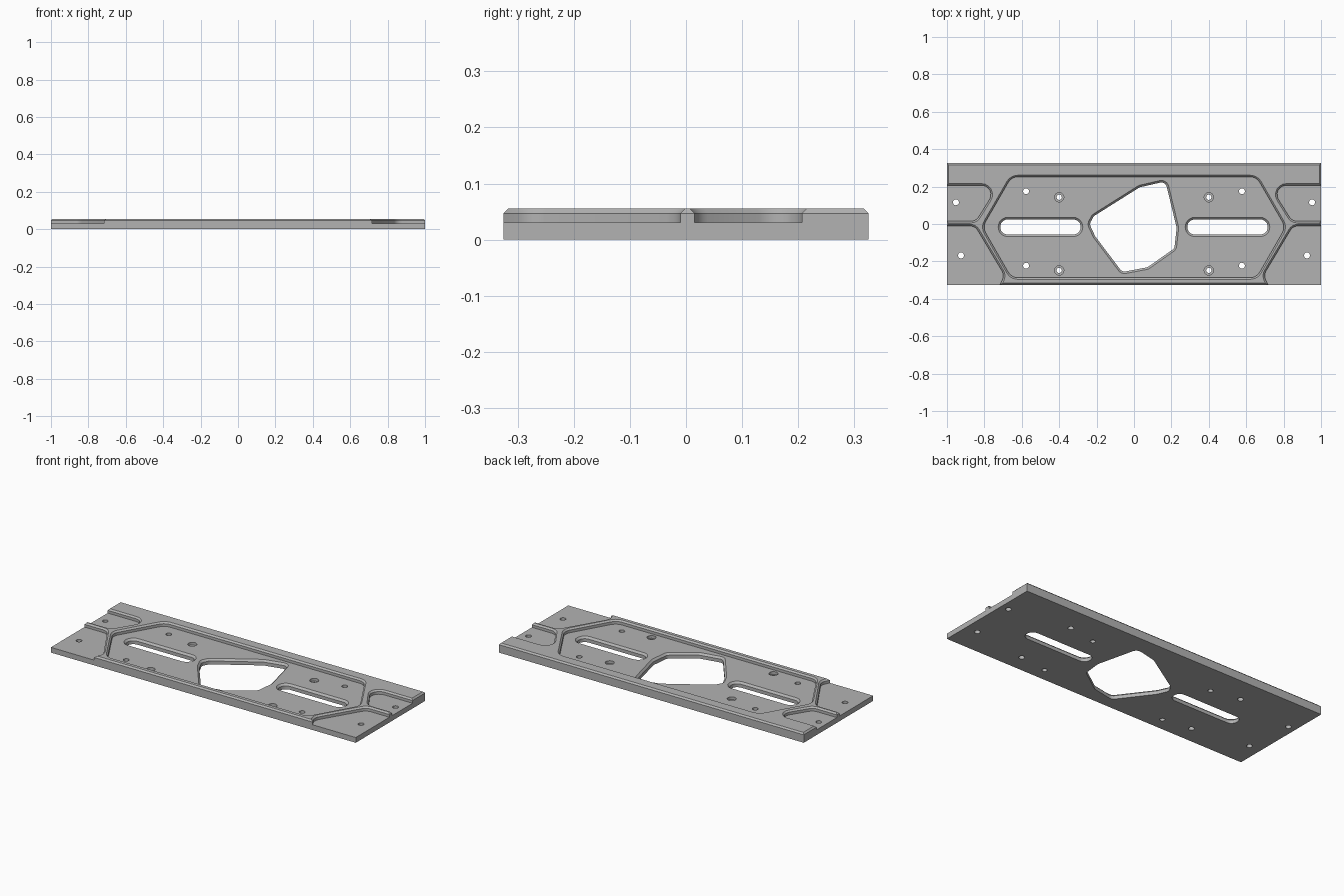
import bpy, bmesh, math
from mathutils import Vector

cube = bpy.data.objects.get("Cube")
if cube:
    bpy.data.objects.remove(cube, do_unlink=True)

TOP, FLOOR, CHAMFER = 0.056, 0.031, 0.009
MID_Y = -0.016

metal = bpy.data.materials.new("satin grey metal")
metal.use_nodes = True
grey = (0.45, 0.45, 0.45, 1)
metal.diffuse_color = grey
metal.node_tree.nodes["Principled BSDF"].inputs["Base Color"].default_value = grey


def ccw(pts):
    area = sum(a.x * b.y - b.x * a.y for a, b in zip(pts, pts[1:] + pts[:1]))
    return pts if area > 0 else pts[::-1]


def rounded(corners, radius, steps=6):
    """Counter-clockwise outline with every corner filleted."""
    pts = ccw([Vector(c) for c in corners])
    out = []
    for i, p in enumerate(pts):
        a, b = pts[i - 1] - p, pts[(i + 1) % len(pts)] - p
        half = a.angle(b) / 2
        reach = min(radius / math.tan(half), 0.49 * a.length, 0.49 * b.length)
        r = reach * math.tan(half)
        u, v = a.normalized(), b.normalized()
        centre = p + (u + v).normalized() * (r / math.sin(half))
        start, end = p + u * reach - centre, p + v * reach - centre
        turn = start.angle_signed(end)
        n = max(2, min(steps, round(abs(turn) * 5)))
        for k in range(n + 1):
            t = -turn * k / n
            c, s = math.cos(t), math.sin(t)
            out.append(centre + Vector((start.x * c - start.y * s,
                                        start.x * s + start.y * c)))
    return out


def circle(x, y, r, n=20):
    return [Vector((x + r * math.cos(k * math.tau / n),
                    y + r * math.sin(k * math.tau / n))) for k in range(n)]


def grown(pts, d):
    """Outline moved outward by d."""
    out = []
    for i, p in enumerate(pts):
        e1 = (p - pts[i - 1]).normalized()
        e2 = (pts[(i + 1) % len(pts)] - p).normalized()
        n1, n2 = Vector((e1.y, -e1.x)), Vector((e2.y, -e2.x))
        out.append(p + (n1 + n2) * (d / (1 + n1.dot(n2))))
    return out


def loft(name, pts, levels):
    """Solid through the outline at each (height, growth) level."""
    bm = bmesh.new()
    rings = [[bm.verts.new((p.x, p.y, z)) for p in grown(pts, g)] for z, g in levels]
    bm.faces.new(rings[0][::-1])
    bm.faces.new(rings[-1])
    n = len(pts)
    for lo, hi in zip(rings, rings[1:]):
        for i in range(n):
            j = (i + 1) % n
            bm.faces.new((lo[i], lo[j], hi[j], hi[i]))
    bmesh.ops.recalc_face_normals(bm, faces=bm.faces)
    mesh = bpy.data.meshes.new(name)
    bm.to_mesh(mesh)
    bm.free()
    mesh.materials.append(metal)
    obj = bpy.data.objects.new(name, mesh)
    bpy.context.collection.objects.link(obj)
    return obj


# Plate with a chamfered top rim
outline = [Vector(p) for p in ((-1, -0.325), (1, -0.325), (1, 0.325), (-1, 0.325))]
plate = loft("base_plate", outline,
             [(0, 0), (TOP - CHAMFER, 0), (TOP, -CHAMFER)])


def cut(pts, levels):
    cutter = loft("cutter", pts, levels)
    cutter.hide_render = True
    mod = plate.modifiers.new("cut", 'BOOLEAN')
    mod.operation, mod.solver, mod.object = 'DIFFERENCE', 'EXACT', cutter
    bpy.context.view_layer.objects.active = plate
    bpy.ops.object.modifier_apply(modifier=mod.name)
    bpy.data.objects.remove(cutter, do_unlink=True)


def pocket(pts):
    cut(pts, [(FLOOR, 0), (TOP - CHAMFER, 0), (TOP + CHAMFER, 2 * CHAMFER)])


def window(pts, c=0.011):
    cut(pts, [(-0.1, 0), (FLOOR - c, 0), (FLOOR + c, 2 * c)])


def drill(x, y, r, bottom=-0.1):
    cut(circle(x, y, r), [(bottom, 0), (0.1, 0)])


# Central six-sided pocket
pocket(rounded([(-0.81, -0.017), (-0.655, -0.287), (0.655, -0.287),
                (0.81, -0.017), (0.655, 0.252), (-0.655, 0.252)], 0.06))

# Irregular central opening
window(rounded([(-0.238, 0.0), (-0.215, 0.042), (0.03, 0.196), (0.168, 0.228),
                (0.228, -0.02), (0.216, -0.13), (0.073, -0.231),
                (-0.063, -0.257), (-0.208, -0.065)], 0.03))

for side in (-1, 1):
    # End pockets, open to the edges of the plate
    pocket(rounded([(side * x, y) for x, y in
                    ((1.2, 0.207), (0.725, 0.207), (0.845, 0.015), (1.2, 0.015))], 0.05))
    pocket(rounded([(side * x, y) for x, y in
                    ((1.2, -0.01), (0.85, -0.01), (0.692, -0.275),
                     (0.765, -0.42), (1.2, -0.42))], 0.05))

    # Long slot
    window(rounded([(side * x, MID_Y + y) for x in (0.285, 0.715)
                    for y in ((-0.04, 0.04) if x < 0.5 else (0.04, -0.04))], 0.039))

    # Screw holes, with counterbores on the inner pair
    for x, y in ((0.577, 0.175), (0.577, -0.223), (0.952, 0.116), (0.925, -0.168)):
        drill(side * x, y, 0.016)
    for y in (0.143, -0.248):
        drill(side * 0.4, y, 0.025, 0.015)
        drill(side * 0.4, y, 0.014)

# Smooth fillets, crisp edges
bpy.ops.object.select_all(action='DESELECT')
plate.select_set(True)
bpy.context.view_layer.objects.active = plate
bpy.ops.object.shade_smooth_by_angle(angle=math.radians(30))
